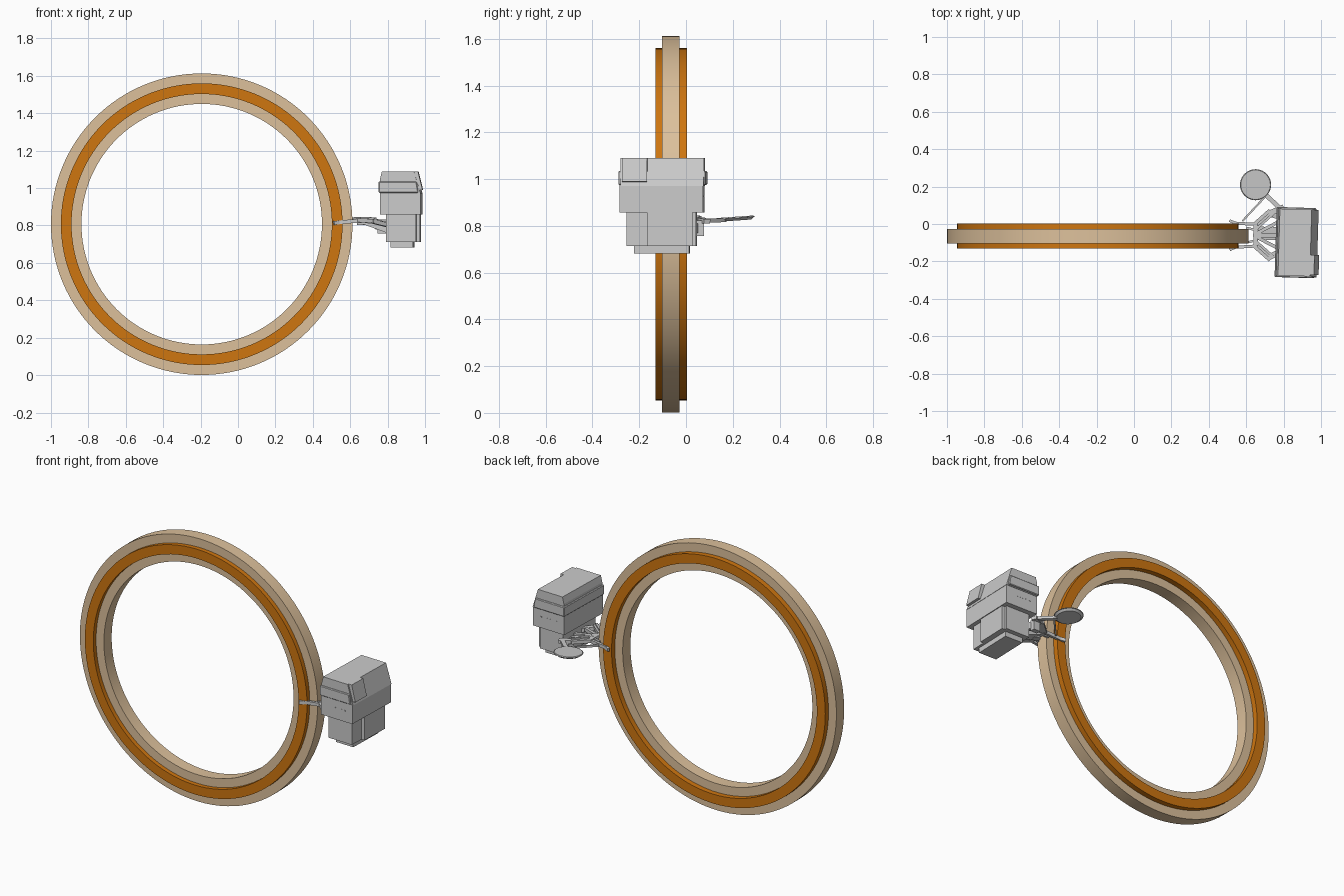
import bpy, bmesh, math
from mathutils import Vector, Matrix

if "Cube" in bpy.data.objects:
    bpy.data.objects.remove(bpy.data.objects["Cube"])

BODY_TURN = (Matrix.Translation((0.87, -0.1, 0)) @ Matrix.Rotation(-0.03, 4, 'Z')
             @ Matrix.Translation((-0.87, 0.1, 0)))


def make(name, bm, mat=None):
    bmesh.ops.recalc_face_normals(bm, faces=bm.faces)
    me = bpy.data.meshes.new(name)
    bm.to_mesh(me)
    bm.free()
    ob = bpy.data.objects.new(name, me)
    bpy.context.collection.objects.link(ob)
    if mat:
        me.materials.append(mat)
    return ob


def smooth(ob):
    bpy.ops.object.select_all(action='DESELECT')
    bpy.context.view_layer.objects.active = ob
    ob.select_set(True)
    bpy.ops.object.shade_smooth_by_angle(angle=math.radians(30))


def colour(name, rgb):
    m = bpy.data.materials.new(name)
    m.diffuse_color = (*rgb, 1)
    m.use_nodes = True
    m.node_tree.nodes["Principled BSDF"].inputs["Base Color"].default_value = m.diffuse_color
    return m


def ring(name, r0, r1, y0, y1, mat, n=128):
    bm = bmesh.new()
    loops = []
    for i in range(n):
        a = 2 * math.pi * i / n
        loops.append([bm.verts.new((-0.194 + r * math.cos(a), y, 0.807 + r * math.sin(a)))
                      for r, y in ((r0, y0), (r1, y0), (r1, y1), (r0, y1))])
    for i in range(n):
        p, q = loops[i], loops[(i + 1) % n]
        for k in range(4):
            bm.faces.new((p[k], p[(k + 1) % 4], q[(k + 1) % 4], q[k]))
    smooth(make(name, bm, mat))


def prism(name, pts, y0, y1, bevel=0):
    """x-z profile swept along y, turned with the housing."""
    bm = bmesh.new()
    f = bm.faces.new([bm.verts.new((x, y0, z)) for x, z in pts])
    new = bmesh.ops.extrude_face_region(bm, geom=[f])['geom']
    bmesh.ops.translate(bm, verts=[v for v in new if isinstance(v, bmesh.types.BMVert)],
                        vec=(0, y1 - y0, 0))
    bm.transform(BODY_TURN)
    ob = make(name, bm)
    if bevel:
        mod = ob.modifiers.new('bevel', 'BEVEL')
        mod.width, mod.segments = bevel, 1
    return ob


def box(name, x0, x1, y0, y1, z0, z1, bevel=0):
    return prism(name, [(x0, z0), (x1, z0), (x1, z1), (x0, z1)], y0, y1, bevel)


def bar(name, p, q, w, h):
    p, q = Vector(p), Vector(q)
    d = q - p
    bm = bmesh.new()
    bmesh.ops.create_cube(bm, size=1)
    bm.transform(Matrix.Translation((p + q) / 2) @ d.to_track_quat('X', 'Z').to_matrix().to_4x4()
                 @ Matrix.Diagonal((d.length, w, h, 1)))
    return make(name, bm)


def disc(name, c, r0, r1, h, tilt=0, n=32):
    bm = bmesh.new()
    bmesh.ops.create_cone(bm, cap_ends=True, segments=n, radius1=r0, radius2=r1, depth=h)
    bm.transform(Matrix.Translation(c) @ Matrix.Rotation(tilt, 4, 'X'))
    smooth(make(name, bm))


# wheel
tan = colour('tan', (0.72, 0.53, 0.33))
orange = colour('orange', (0.62, 0.18, 0.005))
ring('tan_ring', 0.643, 0.806, -0.103, -0.028, tan)
ring('orange_ring', 0.696, 0.753, -0.13, 0.004, orange)

# housing: stepped blocks from the base up
box('base_foot', 0.82, 0.94, -0.22, 0.016, 0.682, 0.72)
box('lower_block', 0.795, 0.955, -0.253, 0.045, 0.713, 0.865)
box('lower_panel', 0.94, 0.975, -0.163, 0.03, 0.713, 0.865)
box('middle_block', 0.765, 0.98, -0.282, 0.076, 0.858, 0.975)
prism('sloped_hood', [(0.765, 0.97), (0.982, 0.97), (0.945, 1.09), (0.775, 1.09), (0.765, 1.05)],
      -0.278, 0.079)
prism('hood_band', [(0.757, 0.975), (0.97, 0.975), (0.96, 1.035), (0.757, 1.035)],
      -0.287, 0.088, 0.004)
prism('corner_screen', [(0.93, 0.985), (0.992, 0.99), (0.967, 1.09), (0.92, 1.09)], -0.27, -0.163)
for k, y in enumerate((-0.282, 0.076)):
    for i in range(6):
        x = 0.81 + i * 0.022
        box(f'vent_slot_{k}_{i}', x, x + 0.012, y - 0.001, y + 0.001, 0.924, 0.929)

# hub in front of the wheel and its fan of spokes, centred on y = -0.06
YC = -0.06
disc('hub', (0.657, YC, 0.82), 0.022, 0.022, 0.035)
bar('hub_crossbar', (0.65, YC - 0.06, 0.825), (0.65, YC + 0.06, 0.825), 0.022, 0.022)
bar('centre_spoke', (0.66, YC, 0.825), (0.81, YC, 0.80), 0.022, 0.02)
for side, s in (('back', 1), ('front', -1)):
    def Y(d):
        return YC + s * d
    bar(f'{side}_finger', (0.53, Y(0.065), 0.816), (0.65, Y(0.058), 0.826), 0.016, 0.02)
    bar(f'{side}_finger_tip', (0.512, Y(0.078), 0.813), (0.54, Y(0.066), 0.816), 0.014, 0.02)
    bar(f'{side}_finger_link', (0.60, Y(0.04), 0.822), (0.66, Y(0.025), 0.826), 0.012, 0.015)
    bar(f'{side}_spoke', (0.665, Y(0.015), 0.825), (0.77, Y(0.07), 0.815), 0.018, 0.02)
    bar(f'{side}_arm', (0.645, Y(0.045), 0.828), (0.735, Y(0.125), 0.825), 0.042, 0.02)
    bar(f'{side}_arm_rail', (0.66, Y(0.055), 0.84), (0.735, Y(0.122), 0.837), 0.014, 0.012)
bar('back_arm_end', (0.72, 0.055, 0.825), (0.80, 0.09, 0.82), 0.03, 0.02)
bar('front_arm_end', (0.72, -0.18, 0.822), (0.81, -0.13, 0.80), 0.03, 0.022)
bar('hanging_bracket', (0.745, 0.062, 0.79), (0.79, 0.062, 0.79), 0.03, 0.065)
bar('bracket_beam', (0.74, 0.05, 0.80), (0.84, 0.02, 0.78), 0.03, 0.04)
prism('web_plate', [(0.66, 0.825), (0.66, 0.81), (0.81, 0.755), (0.81, 0.80)], -0.09, -0.02)

# round tray and its struts
disc('tray', (0.65, 0.21, 0.829), 0.068, 0.083, 0.013, 0.07, 40)
disc('tray_rim', (0.65, 0.21, 0.836), 0.083, 0.079, 0.006, 0.07, 40)
bar('tray_arm', (0.695, 0.165, 0.824), (0.79, 0.075, 0.822), 0.024, 0.016)
bar('tray_strut', (0.705, 0.15, 0.824), (0.58, 0.016, 0.822), 0.01, 0.012)
